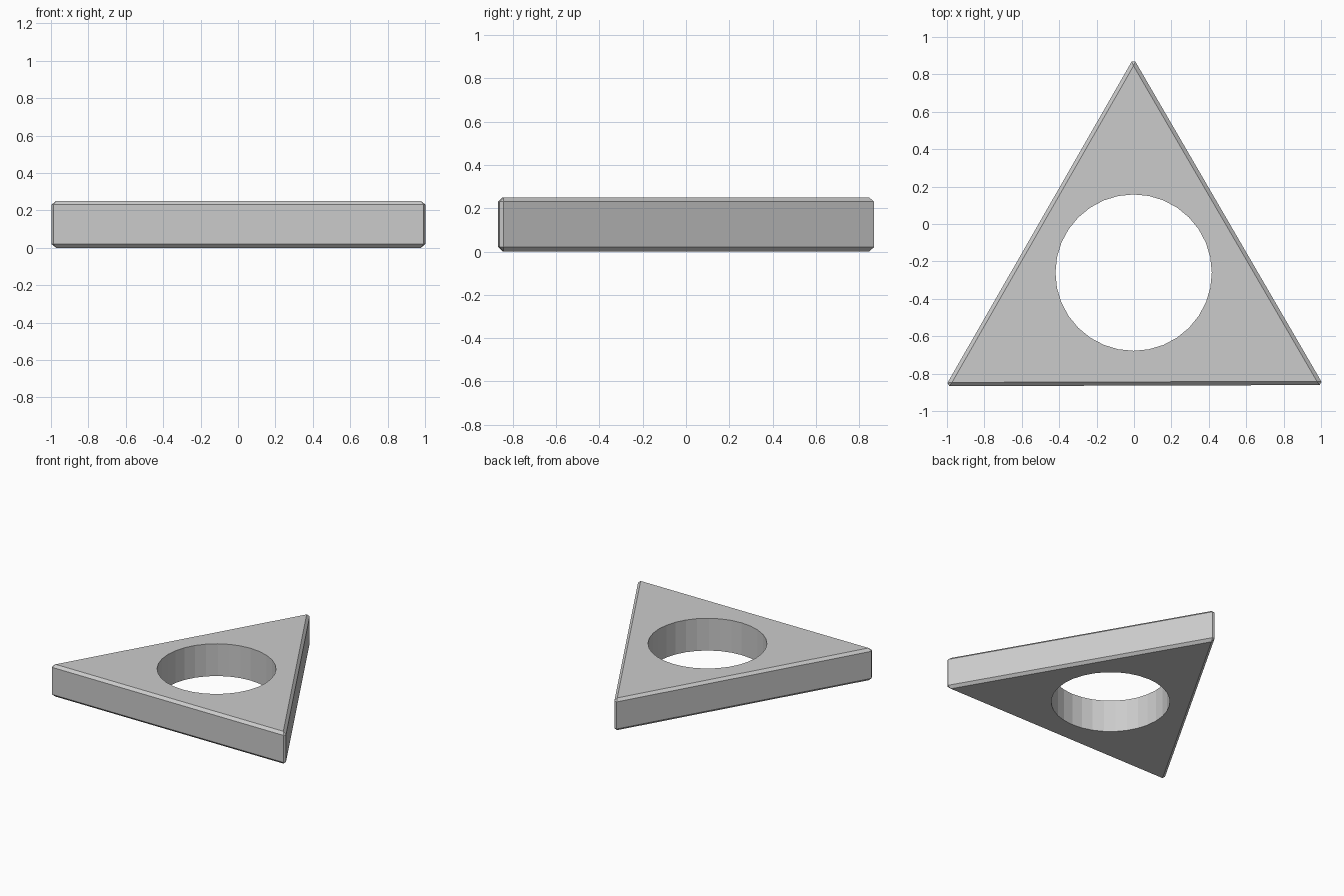
import bpy, bmesh, math

if "Cube" in bpy.data.objects:
    bpy.data.objects.remove(bpy.data.objects["Cube"])

HEIGHT, BEVEL, SIDE = 0.25, 0.02, 2.02
TILT = 0.003

# Triangular plate with every edge chamfered
tri_h = SIDE * math.sqrt(3) / 2
y0 = -0.864
bm = bmesh.new()
base = [bm.verts.new(p) for p in ((-SIDE / 2, y0, 0), (SIDE / 2, y0, 0), (0, y0 + tri_h, 0))]
face = bm.faces.new(base)
top = bmesh.ops.extrude_face_region(bm, geom=[face])["geom"]
bmesh.ops.translate(bm, vec=(0, 0, HEIGHT), verts=[v for v in top if isinstance(v, bmesh.types.BMVert)])
bmesh.ops.recalc_face_normals(bm, faces=bm.faces[:])
bmesh.ops.bevel(bm, geom=bm.edges[:], offset=BEVEL, offset_type='OFFSET',
                segments=1, profile=0.5, affect='EDGES')
bmesh.ops.recalc_face_normals(bm, faces=bm.faces[:])
mesh = bpy.data.meshes.new("triangle_plate")
bm.to_mesh(mesh)
bm.free()
plate = bpy.data.objects.new("triangle_plate", mesh)
bpy.context.collection.objects.link(plate)
plate.rotation_euler.z = TILT

# Round through-hole
bpy.ops.mesh.primitive_cylinder_add(vertices=32, radius=0.418, depth=1,
                                    location=(-0.002, -0.26, HEIGHT / 2))
cutter = bpy.context.object
cutter.name = "hole_cutter"
cut = plate.modifiers.new("hole", 'BOOLEAN')
cut.operation = 'DIFFERENCE'
cut.solver = 'EXACT'
cut.object = cutter

# Apply the cut and remove the cutter
bpy.ops.object.select_all(action='DESELECT')
plate.select_set(True)
bpy.context.view_layer.objects.active = plate
bpy.ops.object.modifier_apply(modifier=cut.name)
bpy.data.objects.remove(cutter)
